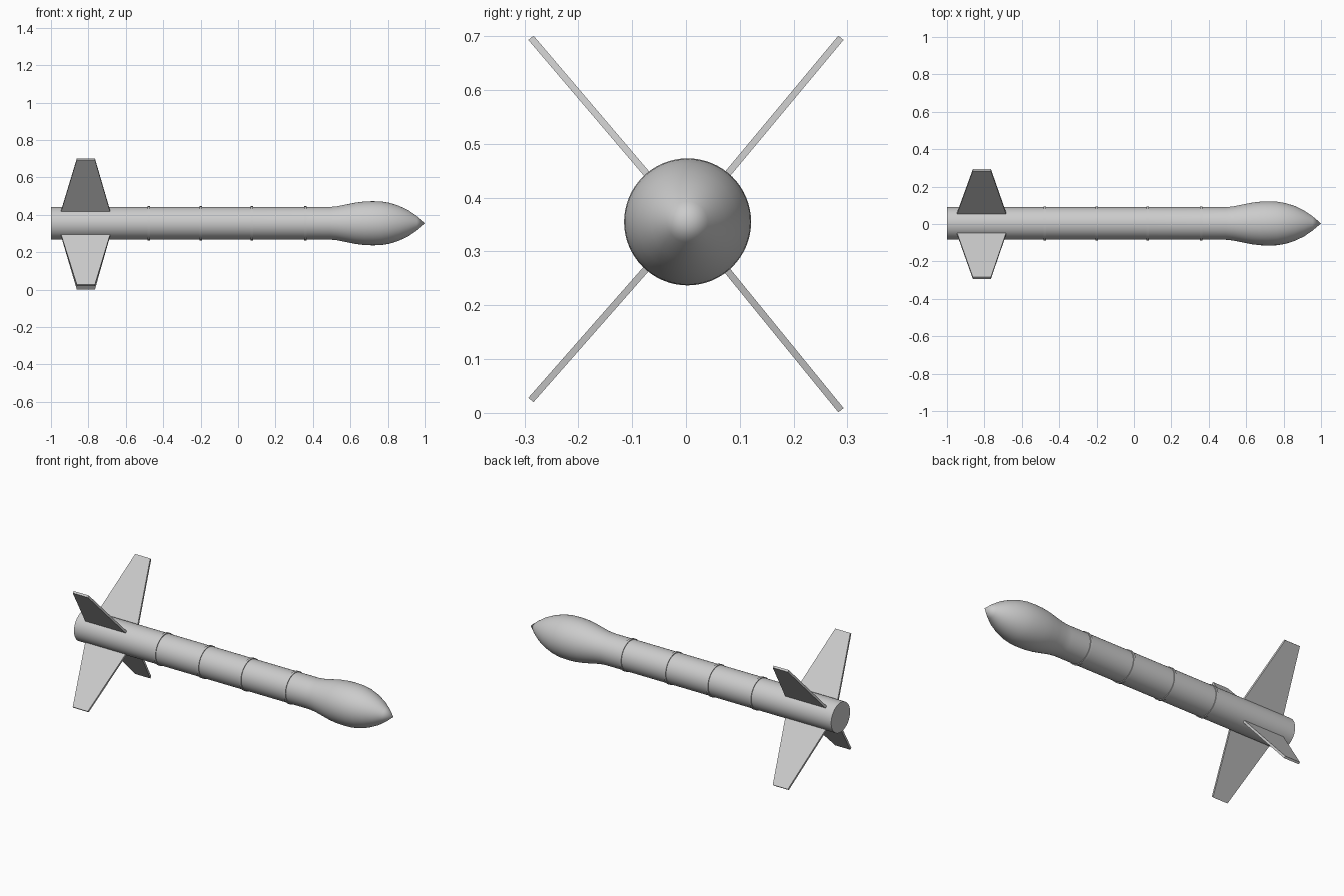
import bpy, bmesh
from math import cos, sin, tau
from mathutils import Vector

if "Cube" in bpy.data.objects:
    bpy.data.objects.remove(bpy.data.objects["Cube"])

AXIS_Y, AXIS_Z = 0.003, 0.355
SIDES = 64


def finish(name, bm, smooth=False):
    bmesh.ops.remove_doubles(bm, verts=bm.verts, dist=1e-5)
    bmesh.ops.recalc_face_normals(bm, faces=bm.faces)
    mesh = bpy.data.meshes.new(name)
    bm.to_mesh(mesh)
    bm.free()
    obj = bpy.data.objects.new(name, mesh)
    bpy.context.collection.objects.link(obj)
    if smooth:
        bpy.ops.object.select_all(action='DESELECT')
        obj.select_set(True)
        bpy.context.view_layer.objects.active = obj
        bpy.ops.object.shade_smooth_by_angle(angle=0.6)
    return obj


def lathe(name, profile):
    """Turn (x, radius) points around the long axis."""
    bm = bmesh.new()
    rings = []
    for x, r in profile:
        rings.append([bm.verts.new((x, AXIS_Y + r * cos(tau * i / SIDES),
                                    AXIS_Z + r * sin(tau * i / SIDES)))
                      for i in range(SIDES)])
    for a, b in zip(rings, rings[1:]):
        for i in range(SIDES):
            j = (i + 1) % SIDES
            bm.faces.new((a[i], a[j], b[j], b[i]))
    return finish(name, bm, True)


def fin(name, tip_y, tip_z, thick=0.0125):
    """Flat tapered plate from the body surface out to its tip."""
    axis = Vector((0, AXIS_Y, AXIS_Z))
    tip = Vector((0, tip_y, tip_z))
    out = (tip - axis).normalized()
    root = axis + out * 0.08
    side = Vector((0, -out.z, out.y)) * thick / 2
    outline = [(root, -0.947), (root, -0.683), (tip, -0.765), (tip, -0.862)]
    bm = bmesh.new()
    lo, hi = [[bm.verts.new(p + Vector((x, 0, 0)) + side * s) for p, x in outline]
              for s in (-1, 1)]
    bm.faces.new(lo)
    bm.faces.new(hi[::-1])
    for i in range(4):
        j = (i + 1) % 4
        bm.faces.new((lo[i], lo[j], hi[j], hi[i]))
    return finish(name, bm)


# Tube with bulged, pointed nose
lathe("body", [(-1, 0), (-1, 0.087), (-0.5, 0.087), (0, 0.087), (0.49, 0.087),
               (0.53, 0.091), (0.58, 0.101), (0.63, 0.111), (0.675, 0.1165),
               (0.72, 0.118), (0.765, 0.1165), (0.81, 0.109), (0.86, 0.093),
               (0.91, 0.069), (0.955, 0.038), (1, 0)])

# Thin raised joint bands
for n, x in enumerate((-0.478, -0.2, 0.073, 0.36)):
    lathe(f"joint_band_{n + 1}", [(x - 0.007, 0.085), (x - 0.007, 0.091),
                                  (x + 0.007, 0.091), (x + 0.007, 0.085),
                                  (x - 0.007, 0.085)])

# Four tail fins
for name, y, z in (("fin_upper_right", 0.288, 0.697), ("fin_upper_left", -0.288, 0.697),
                   ("fin_lower_left", -0.288, 0.024), ("fin_lower_right", 0.288, 0.005)):
    fin(name, y, z)
